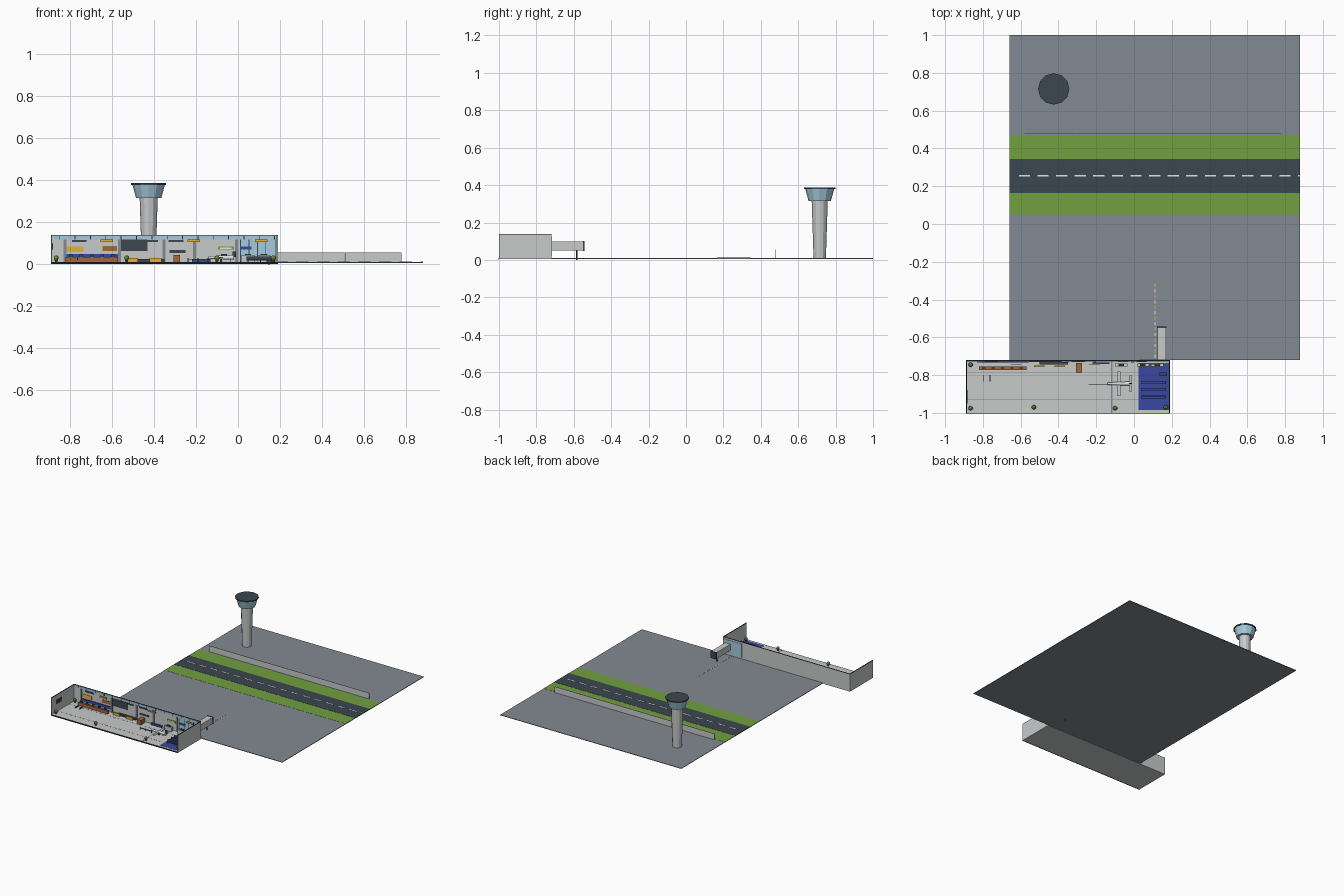
import bpy
import math

cube = bpy.data.objects.get("Cube")
if cube:
    bpy.data.objects.remove(cube, do_unlink=True)


def material(name, rgb):
    linear = [((c / 255 + 0.055) / 1.055) ** 2.4 for c in rgb] + [1]
    mat = bpy.data.materials.new(name)
    mat.use_nodes = True
    mat.diffuse_color = linear
    mat.node_tree.nodes["Principled BSDF"].inputs["Base Color"].default_value = linear
    return mat


light = material("light grey", (200, 203, 203))
tarmac = material("tarmac grey", (130, 138, 146))
slate = material("dark slate", (60, 70, 80))
grass = material("grass green", (113, 160, 64))
glass = material("glass blue", (165, 203, 222))
white = material("white", (235, 236, 232))
blue = material("seat blue", (56, 72, 160))
brown = material("wood brown", (165, 105, 58))
yellow = material("sign yellow", (235, 182, 55))
black = material("trim black", (34, 40, 46))


def finish(name, mat):
    ob = bpy.context.object
    ob.name = name
    ob.data.materials.append(mat)
    return ob


def box(name, mat, x0, x1, y0, y1, z0, z1):
    bpy.ops.mesh.primitive_cube_add(size=1, location=((x0 + x1) / 2, (y0 + y1) / 2, (z0 + z1) / 2))
    bpy.context.object.scale = (x1 - x0, y1 - y0, z1 - z0)
    return finish(name, mat)


def cone(name, mat, x, y, z0, z1, r0, r1, sides=12):
    bpy.ops.mesh.primitive_cone_add(vertices=sides, radius1=r0, radius2=r1, depth=z1 - z0,
                                    location=(x, y, (z0 + z1) / 2))
    return finish(name, mat)


# Airfield with grass, runway and centre line
west, east, front, back = -0.66, 0.88, -0.72, 1.0
top = 0.01
box("airfield", tarmac, west, east, front, back, 0.006, top)
box("grass_strip", grass, west, east, 0.05, 0.47, top, top + 0.001)
box("runway", slate, west, east, 0.165, 0.345, top, top + 0.002)
for i in range(16):
    x = -0.61 + i * 0.0985
    box("runway_dash", white, x, min(x + 0.06, east), 0.251, 0.259, top, top + 0.003)

# Thin perimeter barrier
for i in range(5):
    x = -0.58 + i * 0.272
    box("barrier_panel", light, x, x + 0.271, 0.479, 0.482, top, 0.056)

# Control tower
tx, ty = -0.425, 0.715
cone("tower_shaft", light, tx, ty, top, 0.318, 0.033, 0.043)
cone("tower_cab", glass, tx, ty, 0.316, 0.378, 0.06, 0.077)
cone("tower_roof", slate, tx, ty, 0.378, 0.386, 0.083, 0.083)

# Terminal shell, open at the front and top
left, right, near, far = -0.89, 0.19, -1.0, -0.72
floor = 0.011
roof = 0.137
t = 0.006
box("terminal_floor", light, left, right, near, far, 0.004, floor)
box("back_wall", light, left, right, far - t, far, floor, roof)
box("left_end_wall", light, left, left + t, near, far, floor, roof)
box("right_end_wall", light, right - t, right, near, far, floor, roof)
box("back_wall_cap", black, left, right, far - t, far, roof, roof + 0.002)
for x in (left, right - t):
    box("end_wall_cap", black, x, x + t, near, far, roof, roof + 0.002)
box("floor_front_trim", black, left, right, near - 0.002, near, 0.002, floor)
for y in (-0.93, -0.79):
    box("floor_joint", tarmac, left + t, right - t, y, y + 0.003, floor, floor + 0.0005)
box("floor_divider", tarmac, -0.123, -0.115, near, far - t, floor, floor + 0.0007)

# Interior wall fittings
wall = far - t


def plate(name, mat, x0, x1, z0, z1, depth=0.003):
    return box(name, mat, x0, x1, wall - depth, wall, z0, z1)


plate("clerestory_window", glass, left + t, right - t, 0.119, 0.135, 0.002)
for i in range(15):
    x = -0.85 + i * 0.073
    plate("clerestory_mullion", black, x, x + 0.004, 0.119, 0.135)
for x in (-0.83, -0.57, -0.36, -0.215, -0.015):
    plate("wall_column", tarmac, x, x + 0.014, floor, 0.119, 0.007)
plate("gate_window", glass, 0.01, 0.182, 0.02, 0.119, 0.002)
for x in (0.01, 0.05, 0.09, 0.13, 0.178):
    plate("gate_mullion", slate, x, x + 0.004, floor, 0.119)
box("outer_gate_window", glass, 0.03, 0.185, far, far + 0.003, 0.02, 0.125)
plate("departure_board", slate, -0.565, -0.43, 0.064, 0.119, 0.005)
plate("yellow_counter_panel", yellow, -0.815, -0.735, 0.058, 0.085)
plate("tan_counter_panel", brown, -0.645, -0.575, 0.063, 0.087)
plate("baggage_panel", slate, -0.325, -0.25, 0.055, 0.068)
plate("shop_sign", grass, -0.095, -0.02, 0.07, 0.084)
plate("shop_sign_face", white, -0.085, -0.03, 0.074, 0.08, 0.004)
plate("gate_sign", blue, 0.012, 0.065, 0.07, 0.085, 0.005)
plate("counter_backing", blue, -0.82, -0.57, 0.03, 0.05, 0.007)
for x in (-0.655, -0.24, 0.08):
    box("hanging_sign", yellow, x, x + 0.06, wall - 0.018, wall - 0.014, 0.107, 0.118)
for x in (-0.79, -0.45, -0.33):
    plate("wall_sign", slate, x, x + 0.07, 0.107, 0.116, 0.005)
box("end_wall_screen", slate, left + t, left + t + 0.003, -0.95, -0.88, 0.07, 0.1)

# Check-in desks, shop units and security machines
box("checkin_desk", brown, -0.82, -0.57, -0.772, -0.755, floor, 0.035)
for i in range(5):
    x = -0.805 + i * 0.05
    box("desk_monitor", slate, x, x + 0.018, -0.765, -0.761, 0.035, 0.047)
for x in (-0.8, -0.765):
    box("queue_barrier", blue, x, x + 0.004, -0.835, -0.8, 0.02, 0.03)
for x in (-0.53, -0.42):
    box("snack_table", yellow, x, x + 0.055, -0.758, -0.75, floor, 0.03)
box("baggage_belt", slate, -0.5, -0.35, -0.745, -0.73, floor, 0.025)
box("shop_kiosk", brown, -0.308, -0.275, -0.785, -0.735, floor, 0.045)
box("bench", blue, -0.22, -0.13, -0.742, -0.732, floor, 0.026)
for x, y in ((-0.1, -0.755), (0.015, -0.755), (0.09, -0.755)):
    box("security_unit", light, x, x + 0.065, y, y + 0.016, floor, 0.042)
    box("security_unit_top", slate, x + 0.018, x + 0.047, y + 0.002, y + 0.014, 0.042, 0.05)
box("queue_rope", blue, -0.24, -0.14, -0.849, -0.846, 0.022, 0.026)
for i in range(3):
    cone("rope_post", slate, -0.238 + i * 0.048, -0.8475, floor, 0.03, 0.002, 0.002, 8)

# Small display aeroplane
fuselage = cone("plane_fuselage", white, 0, 0, -0.06, 0.06, 0.011, 0.006)
fuselage.location = (-0.08, -0.845, 0.033)
fuselage.rotation_euler.y = -math.pi / 2
box("plane_wing", light, -0.09, -0.072, -0.91, -0.78, 0.031, 0.035)
box("plane_tail", light, -0.024, -0.012, -0.89, -0.8, 0.037, 0.04)
box("plane_fin", slate, -0.026, -0.01, -0.8475, -0.8425, 0.035, 0.062)
box("plane_stand", slate, -0.085, -0.075, -0.85, -0.84, floor, 0.026)

# Waiting lounge
box("lounge_carpet", blue, 0.025, right - t, -0.985, -0.735, floor, floor + 0.001)
for y in (-0.835, -0.872, -0.912):
    box("seat_row", blue, 0.04, 0.17, y - 0.012, y, 0.018, 0.023)
    box("seat_back", slate, 0.04, 0.17, y, y + 0.004, 0.018, 0.037)
    for x in (0.045, 0.105, 0.16):
        box("seat_leg", slate, x, x + 0.004, y - 0.008, y - 0.003, floor, 0.018)
box("gate_desk", slate, 0.135, 0.175, -0.805, -0.787, floor, 0.036)

# Potted plants
for x, y in ((-0.865, -0.745), (-0.865, -0.975), (-0.53, -0.97), (-0.1, -0.975), (0.168, -0.97)):
    cone("plant_pot", brown, x, y, floor, 0.024, 0.006, 0.009, 10)
    bpy.ops.mesh.primitive_ico_sphere_add(subdivisions=2, radius=0.012, location=(x, y, 0.031))
    finish("plant_leaves", grass)

# Boarding bridge with support leg, and dashed lead-in line
box("boarding_bridge", light, 0.125, 0.17, far, -0.55, 0.05, 0.098)
box("bridge_mouth", slate, 0.123, 0.172, -0.55, -0.542, 0.048, 0.1)
cone("bridge_leg", slate, 0.1475, -0.585, 0, 0.05, 0.004, 0.004, 8)
for i in range(14):
    y = -0.71 + i * 0.029
    box("lead_in_dash", yellow if i % 2 else white, 0.109, 0.113, y, y + 0.018, top, top + 0.001)
